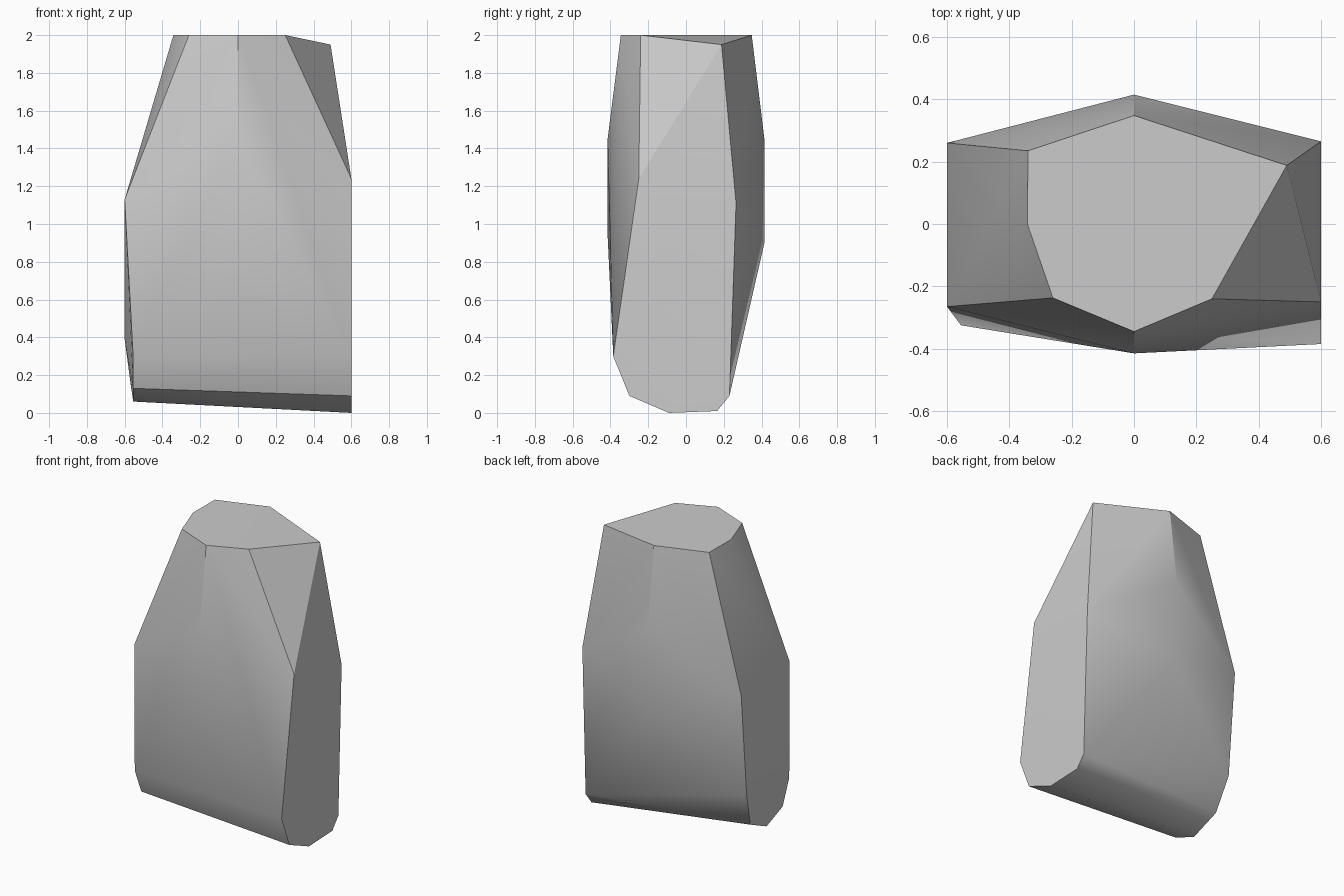
import bpy, bmesh, math

cube = bpy.data.objects.get("Cube")
if cube:
    bpy.data.objects.remove(cube, do_unlink=True)

# Grey stone material
stone = bpy.data.materials.new("grey stone")
stone.use_nodes = True
grey = (0.6, 0.6, 0.6, 1.0)
stone.diffuse_color = grey
bsdf = stone.node_tree.nodes["Principled BSDF"]
bsdf.inputs["Base Color"].default_value = grey
bsdf.inputs["Roughness"].default_value = 0.9

# Corners of the cut stone, grouped by area
top = [(-0.34, 0.235, 2), (0, 0.348, 2), (0.49, 0.188, 1.95), (0.25, -0.24, 2),
       (0, -0.345, 2), (-0.26, -0.237, 2), (-0.342, 0, 2)]
ridges = [(0, y, z) for y, zs in ((-0.415, (1.45, 0.94)), (0.415, (1.45, 0.9))) for z in zs]
right_panel = [(0.6, y, z) for y, z in ((-0.25, 1.24), (0.265, 1.11), (0.23, 0.09), (0.165, 0.01),
                                        (-0.09, 0), (-0.3, 0.09), (-0.385, 0.3))]
left_panel = [(-0.6, -0.265, 1.13), (-0.6, 0.26, 1.1), (-0.6, 0.2, 0.39), (-0.568, 0.115, 0.15),
              (-0.555, -0.08, 0.06), (-0.555, -0.254, 0.13), (-0.555, -0.325, 0.3)]

# Wrap the corners in a convex shell and merge flat facets
bm = bmesh.new()
for co in top + ridges + right_panel + left_panel:
    bm.verts.new(co)
bmesh.ops.convex_hull(bm, input=bm.verts[:])
bmesh.ops.delete(bm, geom=[v for v in bm.verts if not v.link_faces], context='VERTS')
bmesh.ops.dissolve_limit(bm, angle_limit=math.radians(1), verts=bm.verts[:], edges=bm.edges[:])
bmesh.ops.recalc_face_normals(bm, faces=bm.faces[:])
mesh = bpy.data.meshes.new("rock")
bm.to_mesh(mesh)
bm.free()

rock = bpy.data.objects.new("rock", mesh)
bpy.context.collection.objects.link(rock)
mesh.materials.append(stone)

# Soft shading over shallow creases, sharp at the hard cuts
bpy.ops.object.select_all(action='DESELECT')
rock.select_set(True)
bpy.context.view_layer.objects.active = rock
bpy.ops.object.shade_smooth_by_angle(angle=math.radians(30))
